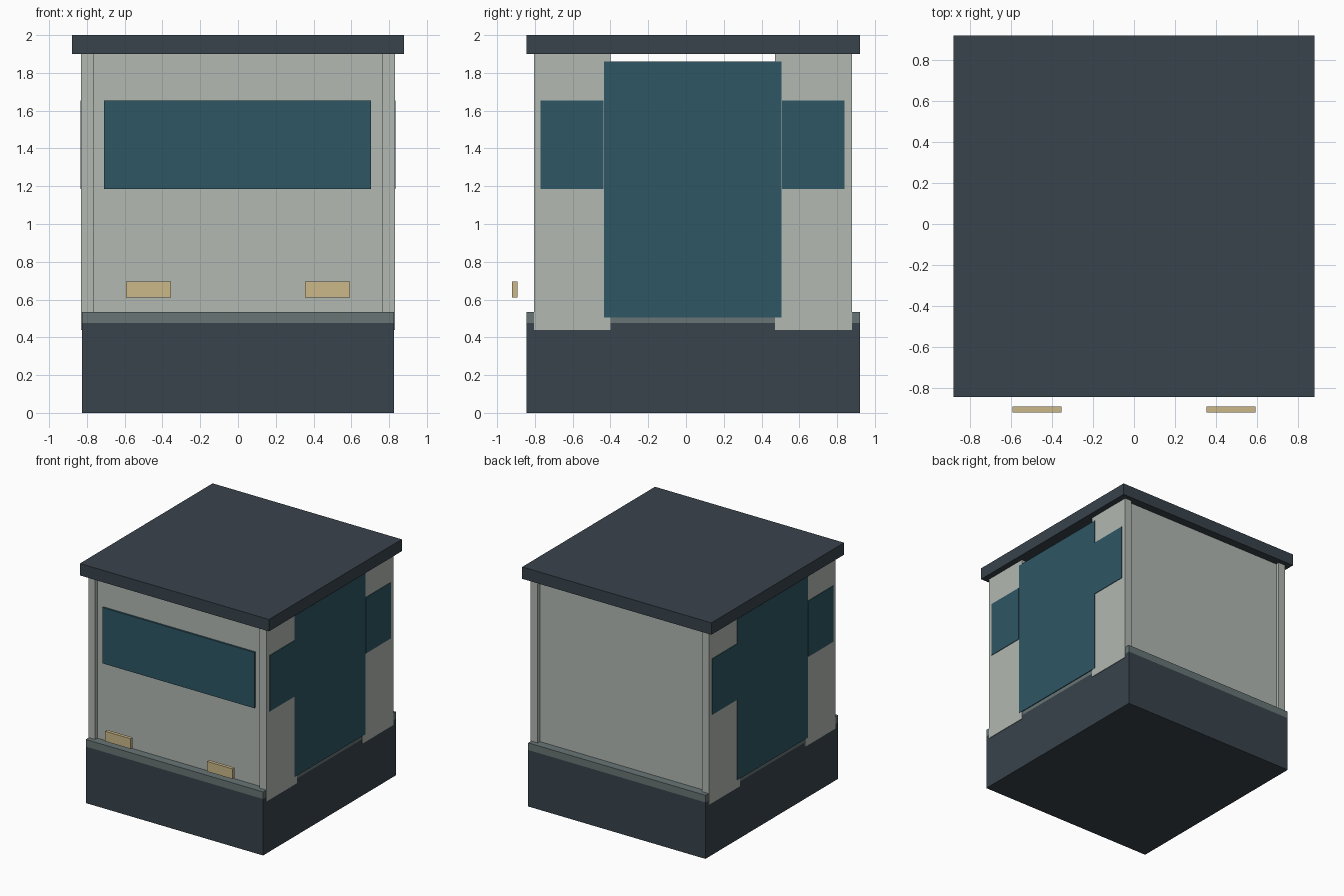
import bpy
import bmesh

if "Cube" in bpy.data.objects:
    bpy.data.objects.remove(bpy.data.objects["Cube"])


def material(name, srgb):
    m = bpy.data.materials.new(name)
    lin = [((c / 255 + 0.055) / 1.055) ** 2.4 for c in srgb]
    m.diffuse_color = (*lin, 1)
    m.use_nodes = True
    m.node_tree.nodes["Principled BSDF"].inputs["Base Color"].default_value = m.diffuse_color
    return m


DARK = material("dark slate", (57, 67, 75))
GREY = material("floor grey", (104, 117, 117))
PANEL = material("pale panel", (178, 184, 178))
GLASS = material("teal glass", (46, 87, 100))
LAMP = material("warm lamp", (204, 184, 138))


def box(name, mat, x, y, z):
    """Axis-aligned box given as (min, max) ranges."""
    bm = bmesh.new()
    bmesh.ops.create_cube(bm, size=1)
    for v in bm.verts:
        v.co = [r[0] if c < 0 else r[1] for c, r in zip(v.co, (x, y, z))]
    me = bpy.data.meshes.new(name)
    bm.to_mesh(me)
    bm.free()
    me.materials.append(mat)
    ob = bpy.data.objects.new(name, me)
    bpy.context.collection.objects.link(ob)
    return ob


def pair(name, mat, x, y, z):
    """The same box on the right and, mirrored, on the left."""
    box(name + "_right", mat, x, y, z)
    box(name + "_left", mat, (-x[1], -x[0]), y, z)


# Plinth, floor slab and roof
box("plinth", DARK, (-0.825, 0.825), (-0.845, 0.92), (0, 0.475))
box("floor", GREY, (-0.825, 0.825), (-0.845, 0.92), (0.475, 0.535))
box("roof", DARK, (-0.88, 0.88), (-0.845, 0.92), (1.9, 2.0))

# End walls, set back between the side panels
box("front_wall", PANEL, (-0.765, 0.765), (-0.775, -0.715), (0.535, 1.9))
box("back_wall", PANEL, (-0.765, 0.765), (0.79, 0.85), (0.535, 1.9))
box("front_window", GLASS, (-0.71, 0.705), (-0.79, -0.775), (1.185, 1.655))

# Side panels with their windows, and the doors between them
pair("front_side_panel", PANEL, (0.765, 0.83), (-0.805, -0.4), (0.44, 1.9))
pair("back_side_panel", PANEL, (0.765, 0.83), (0.47, 0.88), (0.44, 1.9))
pair("front_side_window", GLASS, (0.825, 0.835), (-0.77, -0.437), (1.185, 1.655))
pair("back_side_window", GLASS, (0.825, 0.835), (0.507, 0.84), (1.185, 1.655))
pair("door", GLASS, (0.79, 0.832), (-0.435, 0.505), (0.505, 1.86))

# Front lamps, standing off the wall
pair("lamp", LAMP, (0.355, 0.592), (-0.92, -0.892), (0.61, 0.695))
